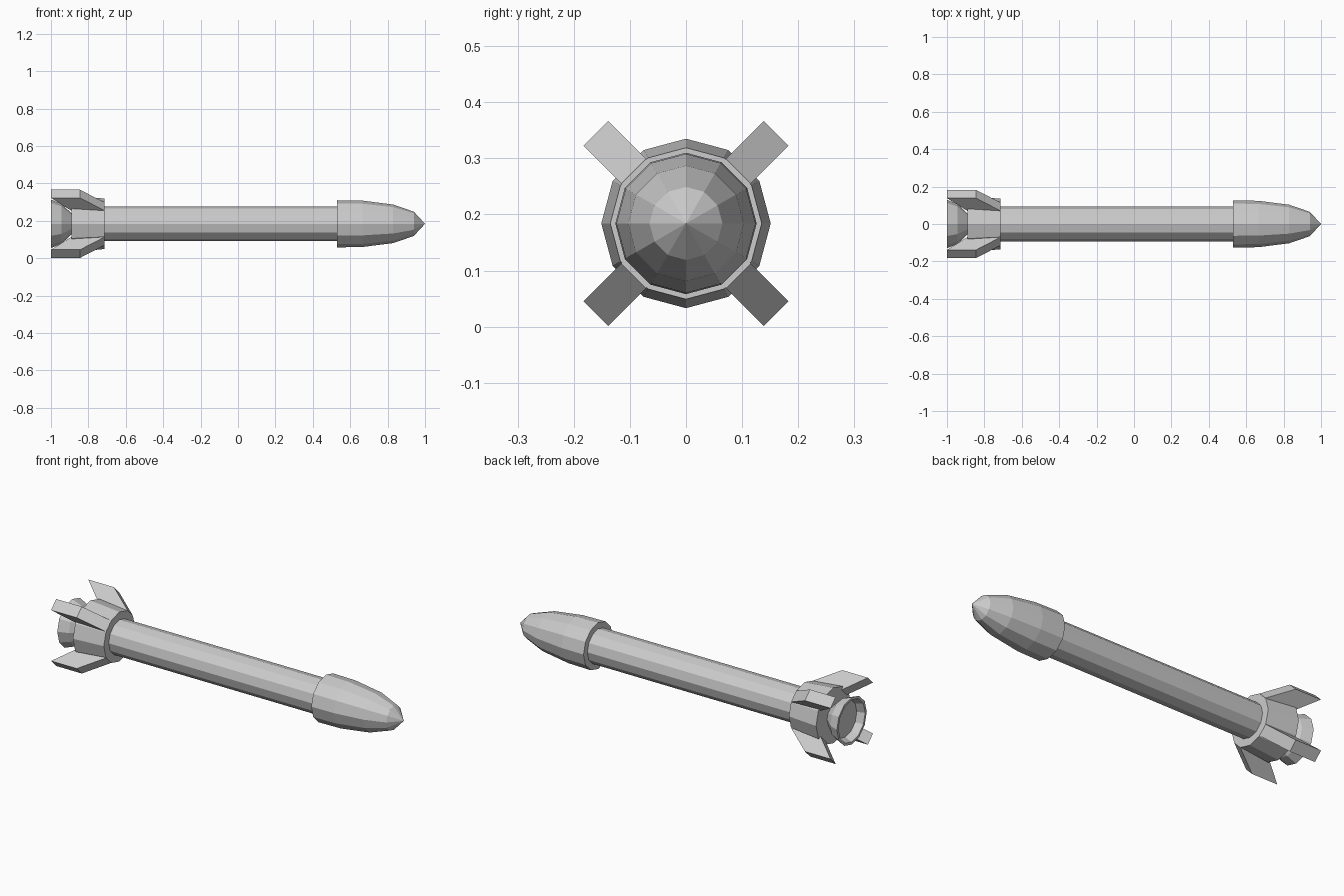
import bpy, bmesh, math

if "Cube" in bpy.data.objects:
    bpy.data.objects.remove(bpy.data.objects["Cube"])

AXIS_Z = 0.184
SIDES = 12


def finish(name, bm):
    bmesh.ops.recalc_face_normals(bm, faces=bm.faces)
    mesh = bpy.data.meshes.new(name)
    bm.to_mesh(mesh)
    bm.free()
    obj = bpy.data.objects.new(name, mesh)
    obj.location.z = AXIS_Z
    bpy.context.collection.objects.link(obj)
    return obj


def lathe(name, profile):
    """Turn (x, radius) points around the x axis; radius 0 gives a point."""
    bm = bmesh.new()
    rings = []
    for x, r in profile:
        if r == 0:
            rings.append([bm.verts.new((x, 0, 0))] * SIDES)
        else:
            angles = [2 * math.pi * i / SIDES for i in range(SIDES)]
            rings.append([bm.verts.new((x, r * math.cos(a), r * math.sin(a))) for a in angles])
    for a, b in zip(rings, rings[1:]):
        for i in range(SIDES):
            j = (i + 1) % SIDES
            bm.faces.new(list(dict.fromkeys((a[i], a[j], b[j], b[i]))))
    for ring in (rings[0], rings[-1]):
        if ring[0] is not ring[1]:
            bm.faces.new(ring)
    return finish(name, bm)


def fin(name, angle, profile, thickness):
    """Extrude an (x, radius) outline sideways and turn it about the x axis."""
    bm = bmesh.new()
    sides = [[bm.verts.new((x, s * thickness / 2, r)) for x, r in profile] for s in (-1, 1)]
    bm.faces.new(sides[0])
    bm.faces.new(sides[1][::-1])
    n = len(profile)
    for i in range(n):
        j = (i + 1) % n
        bm.faces.new((sides[0][i], sides[0][j], sides[1][j], sides[1][i]))
    obj = finish(name, bm)
    obj.rotation_euler.x = angle


# Long tube and faceted nose
lathe("body_tube", [(-0.73, 0.093), (0.54, 0.093)])
lathe("nose_cone", [(0.53, 0.126), (0.665, 0.124), (0.83, 0.103), (0.94, 0.065), (1.0, 0)])

# Tail collar widening towards the rear
lathe("tail_collar", [(-0.89, 0.151), (-0.715, 0.135)])

# Hollow exhaust bell
lathe("exhaust_bell", [(-0.88, 0.05), (-0.89, 0.056), (-0.945, 0.108), (-1.0, 0.129),
                       (-1.0, 0.115), (-0.96, 0.10)])

# Four swept fins on the diagonals
outline = [(-0.715, 0.132), (-0.845, 0.227), (-1.0, 0.227), (-0.88, 0.12), (-0.72, 0.12)]
for k in range(4):
    fin(f"tail_fin_{k + 1}", math.radians(45 + 90 * k), outline, 0.062)
